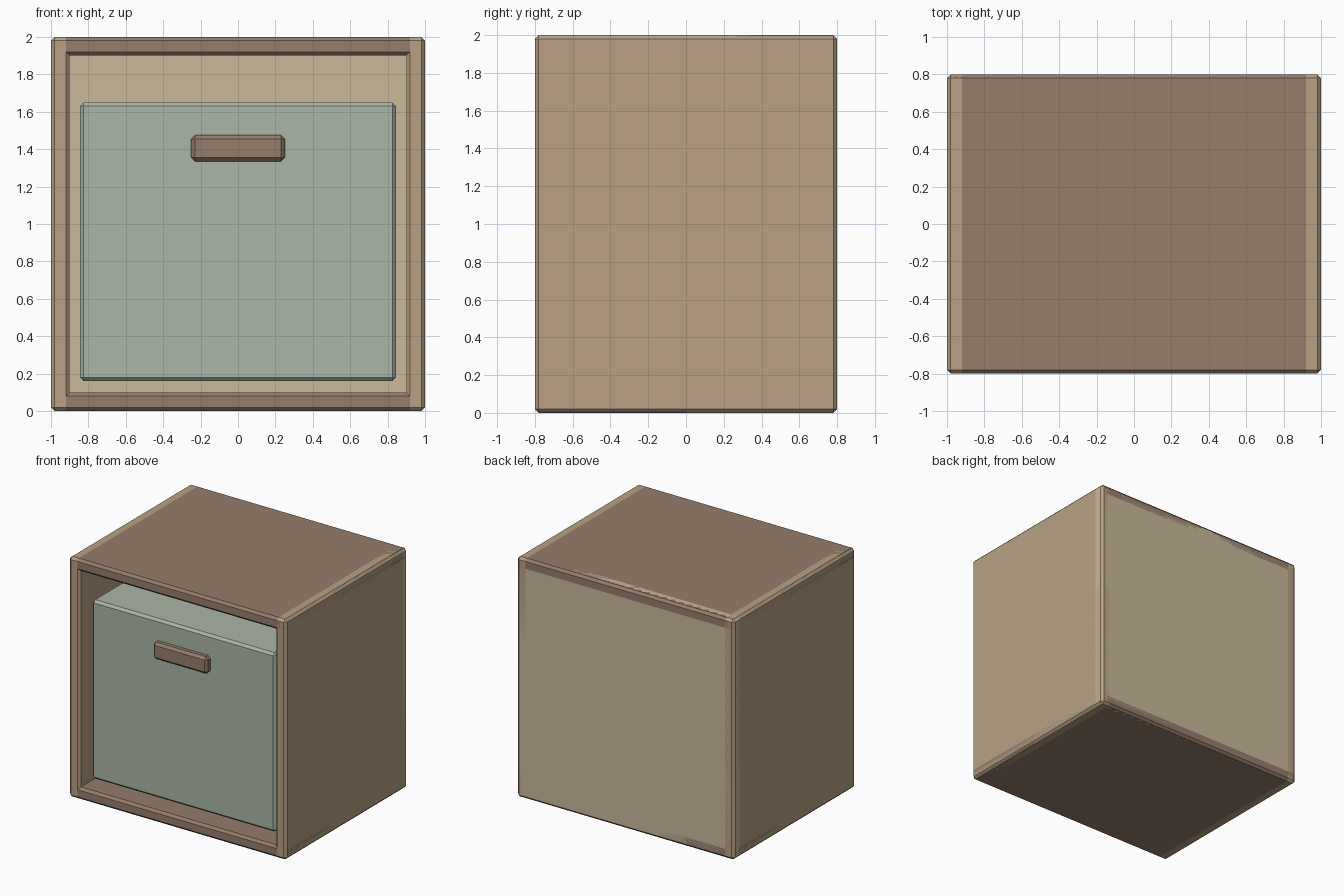
import bpy

if "Cube" in bpy.data.objects:
    bpy.data.objects.remove(bpy.data.objects["Cube"])


def material(name, rgb):
    m = bpy.data.materials.new(name)
    m.diffuse_color = (*[(c / 255) ** 2.2 for c in rgb], 1)
    m.use_nodes = True
    m.node_tree.nodes["Principled BSDF"].inputs["Base Color"].default_value = m.diffuse_color
    return m


SIDE = material("tan_wood", (184, 160, 130))
DARK = material("brown_wood", (148, 124, 106))
BACK = material("pale_wood", (200, 184, 154))
GREEN = material("sage_fabric", (168, 180, 164))


def box(name, lo, hi, mat, bevel=0.02):
    """Chamfered box spanning two opposite corners."""
    bpy.ops.mesh.primitive_cube_add(size=1, location=[(a + b) / 2 for a, b in zip(lo, hi)])
    ob = bpy.context.object
    ob.name = name
    ob.scale = [b - a for a, b in zip(lo, hi)]
    bpy.ops.object.transform_apply(location=False, rotation=False, scale=True)
    mod = ob.modifiers.new("chamfer", 'BEVEL')
    mod.width = bevel
    mod.segments = 1
    ob.data.materials.append(mat)
    return ob


W, D, H, T = 1.0, 0.8, 2.0, 0.1

# Cabinet shell: overlapping full-size panels
box("left_panel", (-W, -D, 0), (-W + T, D, H), SIDE)
box("right_panel", (W - T, -D, 0), (W, D, H), SIDE)
box("bottom_panel", (-W, -D, 0), (W, D, T), DARK)
box("top_panel", (-W, -D, H - T), (W, D, H), DARK)
box("back_panel", (-W, D - T, 0), (W, D, H), BACK)

# Storage bin set inside the opening, with its pull handle
box("storage_bin", (-0.845, -0.72, 0.16), (0.845, 0.65, 1.65), GREEN)
box("bin_handle", (-0.25, -0.77, 1.335), (0.25, -0.69, 1.475), DARK)
